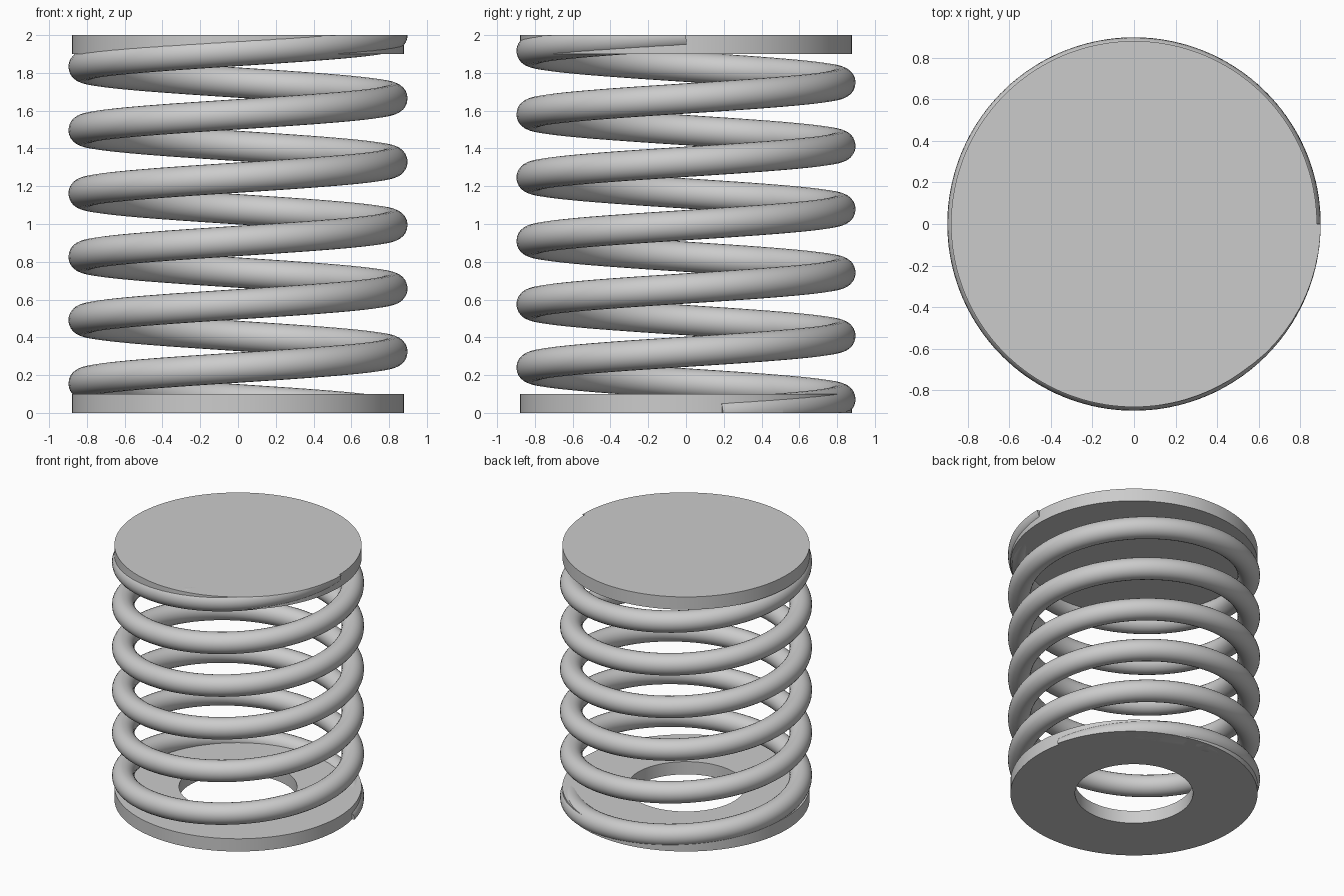
import bpy, bmesh
from math import sin, cos, pi, hypot
from mathutils import Vector

HEIGHT, PLATE_R, PLATE_T = 2.0, 0.88, 0.1
COIL_R, WIRE_R = 0.818, 0.08
START, END = 0.22, 12 * pi

cube = bpy.data.objects.get("Cube")
if cube:
    bpy.data.objects.remove(cube, do_unlink=True)

steel = bpy.data.materials.new("grey_steel")
steel.use_nodes = True
steel.diffuse_color = (0.6, 0.6, 0.6, 1)
steel.node_tree.nodes["Principled BSDF"].inputs["Base Color"].default_value = (0.6, 0.6, 0.6, 1)


def finish(name, bm):
    """Turn a bmesh into a smooth-shaded steel object with sharp rims."""
    bmesh.ops.recalc_face_normals(bm, faces=bm.faces)
    mesh = bpy.data.meshes.new(name)
    bm.to_mesh(mesh)
    bm.free()
    mesh.materials.append(steel)
    obj = bpy.data.objects.new(name, mesh)
    bpy.context.collection.objects.link(obj)
    bpy.ops.object.select_all(action='DESELECT')
    obj.select_set(True)
    bpy.context.view_layer.objects.active = obj
    bpy.ops.object.shade_smooth_by_angle(angle=pi / 6)
    return obj


def lathe(name, profile, steps=128):
    """Spin a closed radius/height profile round the z axis."""
    bm = bmesh.new()
    verts = [bm.verts.new((r, 0, z)) for r, z in profile]
    edges = [bm.edges.new((a, b)) for a, b in zip(verts, verts[1:] + verts[:1])]
    bmesh.ops.spin(bm, geom=verts + edges, cent=(0, 0, 0), axis=(0, 0, 1),
                   angle=2 * pi, steps=steps, use_merge=True)
    bmesh.ops.remove_doubles(bm, verts=bm.verts, dist=1e-5)
    return finish(name, bm)


# Bottom plate: flat ring with a central hole
hole = 0.42
lathe("bottom_plate", [(hole, 0), (PLATE_R, 0), (PLATE_R, PLATE_T), (hole, PLATE_T)])

# Top plate: solid disc
bm = bmesh.new()
bmesh.ops.create_cone(bm, cap_ends=True, segments=128, radius1=PLATE_R,
                      radius2=PLATE_R, depth=PLATE_T)
bmesh.ops.translate(bm, verts=bm.verts, vec=(0, 0, HEIGHT - PLATE_T / 2))
finish("top_plate", bm)

# Coil spring: round wire swept along a rising helix
bm = bmesh.new()
steps, sides = 480, 24
rise = HEIGHT / (END - START)
length = hypot(COIL_R, rise)
rings = []
for i in range(steps + 1):
    a = START + (END - START) * i / steps
    out = Vector((cos(a), sin(a), 0))
    along = Vector((-sin(a) * COIL_R, cos(a) * COIL_R, rise)) / length
    up = out.cross(along)
    centre = out * COIL_R + Vector((0, 0, rise * (a - START)))
    rings.append([bm.verts.new(centre + WIRE_R * (out * cos(t) + up * sin(t)))
                  for t in (2 * pi * k / sides for k in range(sides))])
for r0, r1 in zip(rings, rings[1:]):
    for k in range(sides):
        n = (k + 1) % sides
        bm.faces.new((r0[k], r0[n], r1[n], r1[k]))
bm.faces.new(rings[0])
bm.faces.new(rings[-1])

# Grind the coil ends flush with the outer plate faces
for z, normal in ((0, -1), (HEIGHT, 1)):
    cut = bmesh.ops.bisect_plane(bm, geom=bm.verts[:] + bm.edges[:] + bm.faces[:],
                                 plane_co=(0, 0, z), plane_no=(0, 0, normal),
                                 clear_outer=True)
    rim = [e for e in cut["geom_cut"] if isinstance(e, bmesh.types.BMEdge)]
    bmesh.ops.holes_fill(bm, edges=rim, sides=0)
finish("coil_spring", bm)
